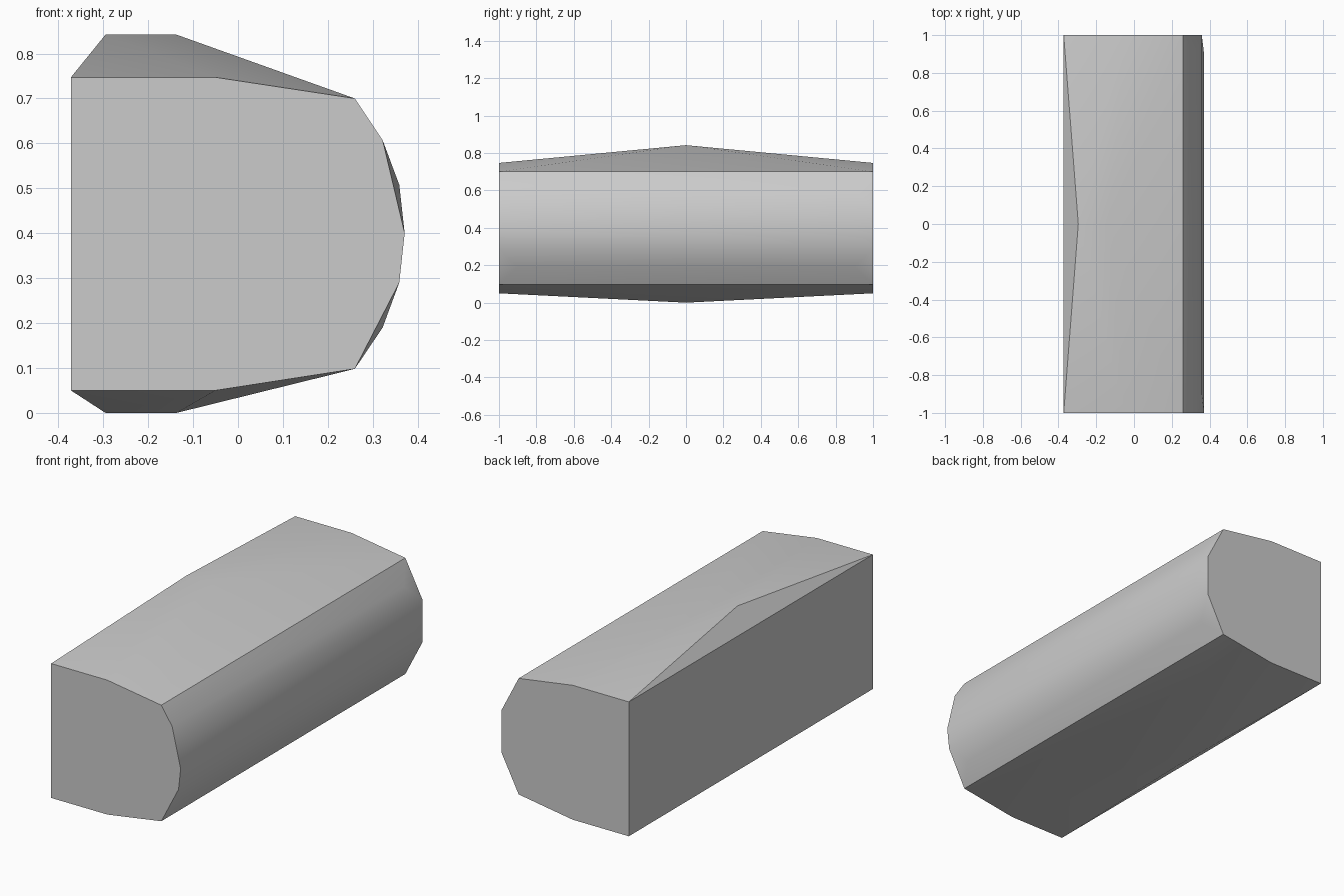
import bpy
import bmesh
import math

cube = bpy.data.objects.get("Cube")
if cube:
    bpy.data.objects.remove(cube, do_unlink=True)

# Plain grey
grey = bpy.data.materials.new("plain grey")
grey.use_nodes = True
colour = (0.6, 0.6, 0.6, 1)
grey.diffuse_color = colour
grey.node_tree.nodes["Principled BSDF"].inputs["Base Color"].default_value = colour

# Cross-sections (x, z) placed along the length
shared_end = [(-0.372, 0.05), (-0.372, 0.747), (-0.05, 0.747), (0.26, 0.70),
              (0.26, 0.098), (-0.05, 0.05)]
front_nose = [(0.322, 0.607), (0.371, 0.40), (0.359, 0.29)]
back_nose = [(0.359, 0.508), (0.359, 0.29)]
full_nose = [(0.322, 0.607), (0.359, 0.508), (0.371, 0.40), (0.359, 0.29), (0.322, 0.19)]
crown = [(-0.295, 0.842), (-0.137, 0.842), (-0.295, 0), (-0.137, 0)]
sections = [(-1, shared_end + front_nose), (-0.9, full_nose), (0, crown),
            (0.9, full_nose), (1, shared_end + back_nose)]

# Wrap a convex skin around the sections
bm = bmesh.new()
for y, profile in sections:
    for x, z in profile:
        bm.verts.new((x, y, z))
hull = bmesh.ops.convex_hull(bm, input=bm.verts)
spare = {v for v in hull["geom_interior"] + hull["geom_unused"]
         if isinstance(v, bmesh.types.BMVert)}
bmesh.ops.delete(bm, geom=list(spare), context="VERTS")
bmesh.ops.dissolve_limit(bm, angle_limit=math.radians(0.5), verts=bm.verts, edges=bm.edges)
bmesh.ops.recalc_face_normals(bm, faces=bm.faces)

mesh = bpy.data.meshes.new("rounded_block")
bm.to_mesh(mesh)
bm.free()
mesh.materials.append(grey)
block = bpy.data.objects.new("rounded_block", mesh)
bpy.context.collection.objects.link(block)

# Smooth the curved side, keep the hard edges
bpy.ops.object.select_all(action="DESELECT")
block.select_set(True)
bpy.context.view_layer.objects.active = block
bpy.ops.object.shade_smooth_by_angle(angle=math.radians(30))
